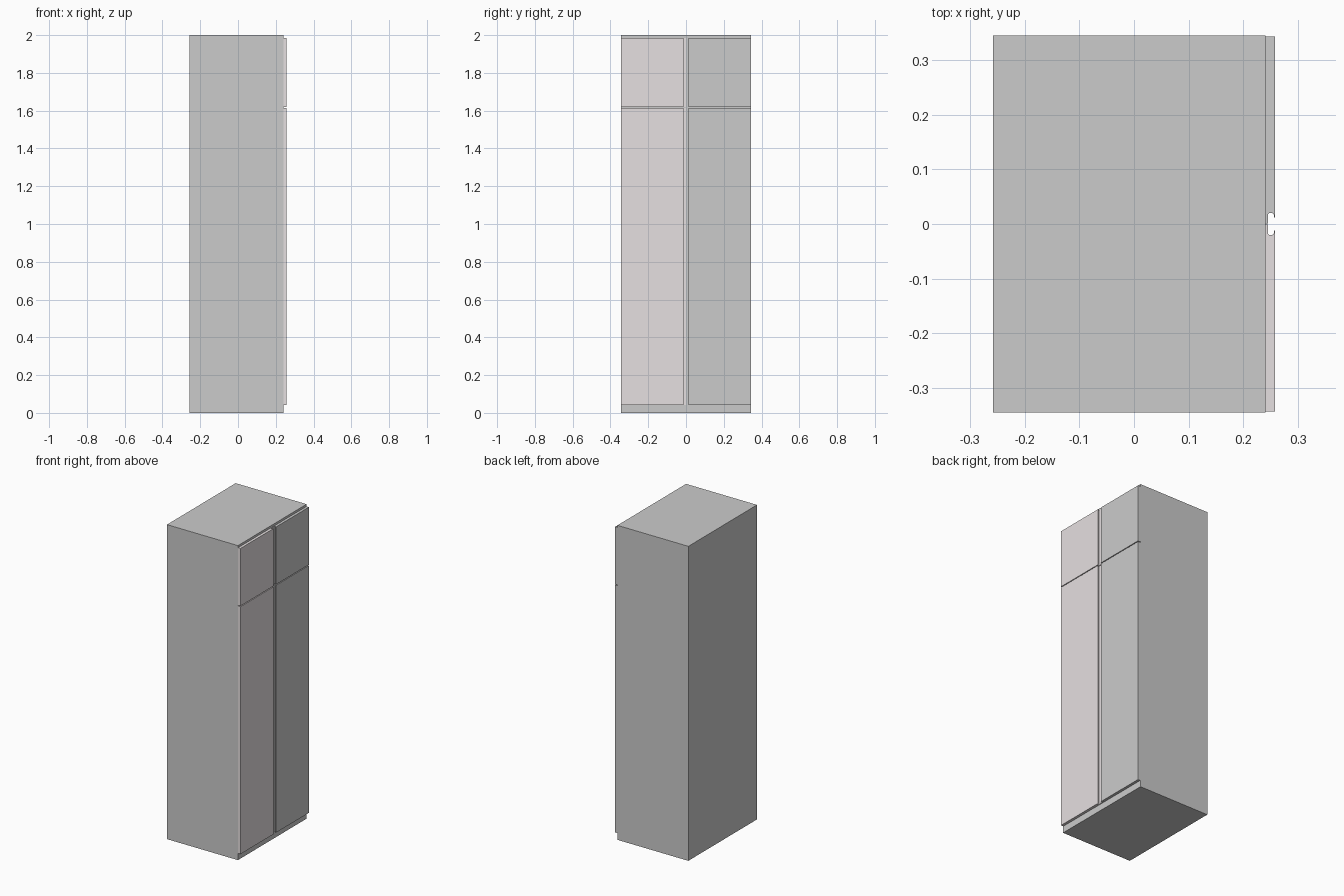
import bpy, bmesh, math
from mathutils import Vector

if "Cube" in bpy.data.objects:
    bpy.data.objects.remove(bpy.data.objects["Cube"])

FRONT, FACE = 0.241, 0.258      # cabinet front plane, door face plane
HALF_W = 0.345


def add_object(name, bm, mat=None):
    bmesh.ops.recalc_face_normals(bm, faces=bm.faces)
    mesh = bpy.data.meshes.new(name)
    bm.to_mesh(mesh)
    bm.free()
    obj = bpy.data.objects.new(name, mesh)
    bpy.context.collection.objects.link(obj)
    if mat:
        mesh.materials.append(mat)
    return obj


def extrude_profile(name, points, z0, z1, mat=None):
    bm = bmesh.new()
    face = bm.faces.new([bm.verts.new((x, y, z0)) for x, y in points])
    new = bmesh.ops.extrude_face_region(bm, geom=[face])["geom"]
    verts = [v for v in new if isinstance(v, bmesh.types.BMVert)]
    bmesh.ops.translate(bm, verts=verts, vec=Vector((0, 0, z1 - z0)))
    return add_object(name, bm, mat)


def arc(cx, cy, r, a0, a1, n=4):
    steps = [math.radians(a0 + (a1 - a0) * i / n) for i in range(n + 1)]
    return [(cx + r * math.cos(a), cy + r * math.sin(a)) for a in steps]


# Cabinet body
extrude_profile("cabinet_body", [(-0.258, -HALF_W), (FRONT, -HALF_W),
                                 (FRONT, HALF_W), (-0.258, HALF_W)], 0.0, 2.0)

# Door section: slab with a rounded finger groove behind a thin lip
r = 0.004
door = [(FRONT, 0.343), (FACE, 0.343), (FACE, 0.012), (0.2565, 0.012)]
door += arc(0.2565 - r, 0.020 - r, r, 0, 90)
door += arc(0.245 + r, 0.020 - r, r, 90, 180)
door += [(0.245, 0.0005), (FRONT, 0.0005)]

tint = bpy.data.materials.new("warm_grey")
tint.diffuse_color = (0.79, 0.745, 0.75, 1)
tint.use_nodes = True
tint.node_tree.nodes["Principled BSDF"].inputs["Base Color"].default_value = tint.diffuse_color

# Lower and upper door pairs
for level, z0, z1 in (("lower", 0.042, 1.615), ("upper", 1.620, 1.986)):
    for side, s, mat in (("left", -1, tint), ("right", 1, None)):
        extrude_profile(f"{level}_{side}_door", [(x, s * y) for x, y in door], z0, z1, mat)
